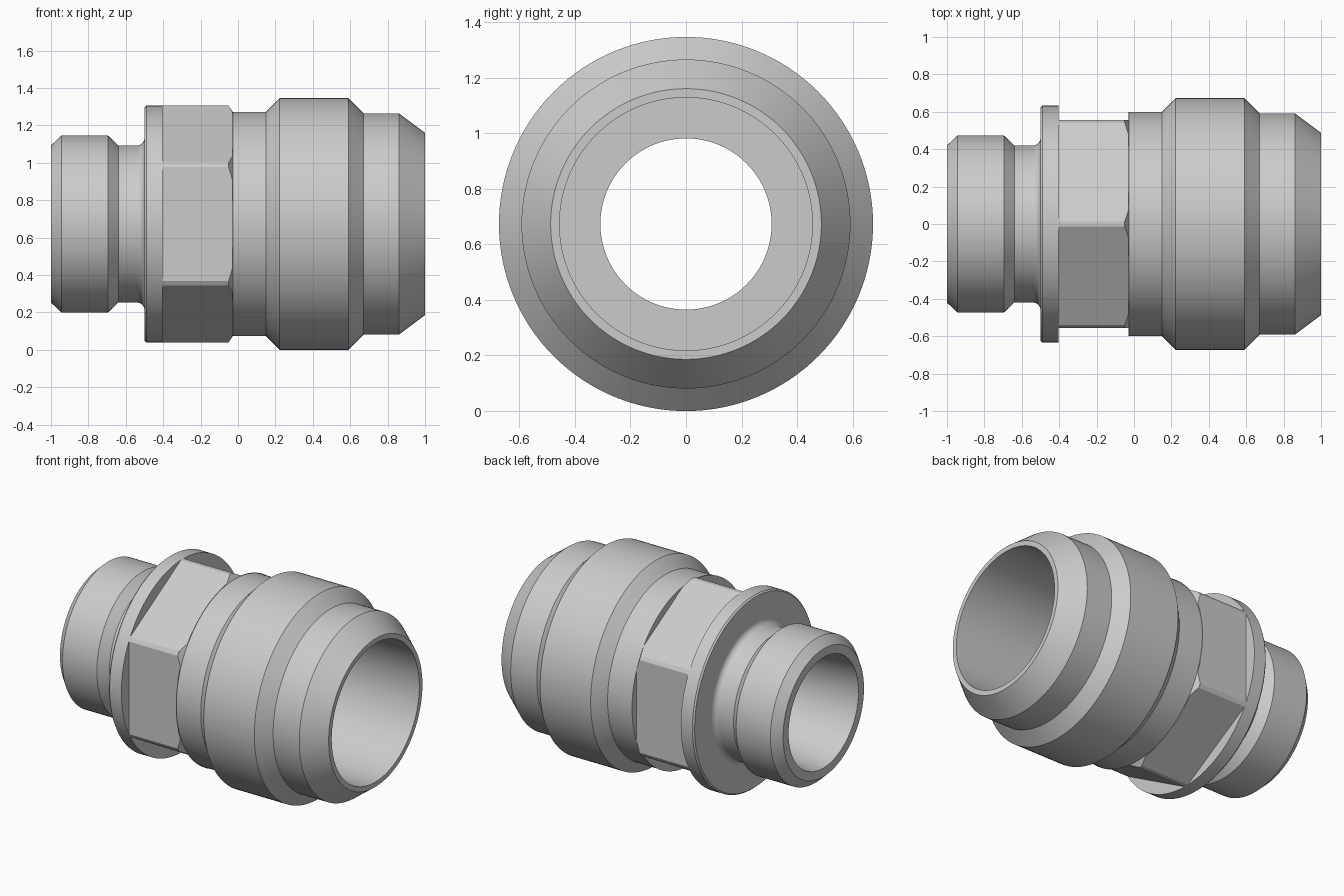
import bpy, bmesh, math

if "Cube" in bpy.data.objects:
    bpy.data.objects.remove(bpy.data.objects["Cube"])

AXIS_Z = 0.673


def revolve(name, profile, sides):
    """Closed (x, radius) profile turned around the x axis."""
    bm = bmesh.new()
    rings = []
    for i in range(sides):
        a = 2 * math.pi * i / sides
        rings.append([bm.verts.new((x, r * math.sin(a), AXIS_Z + r * math.cos(a)))
                      for x, r in profile])
    n = len(profile)
    for i in range(sides):
        p, q = rings[i], rings[(i + 1) % sides]
        for j in range(n):
            k = (j + 1) % n
            bm.faces.new((p[j], p[k], q[k], q[j]))
    bmesh.ops.recalc_face_normals(bm, faces=bm.faces)
    mesh = bpy.data.meshes.new(name)
    bm.to_mesh(mesh)
    bm.free()
    obj = bpy.data.objects.new(name, mesh)
    bpy.context.collection.objects.link(obj)
    return obj


# Fillet between the neck and the flange
R = 0.04
fillet = [(-0.5 - R + R * math.sin(t), 0.42 + R - R * math.cos(t))
          for t in [math.pi / 2 * i / 8 for i in range(9)]]

# Outer outline, left to right: spigot, neck, flange and hex blank, collar, nut, nose
outer = [(-1, 0.42), (-0.945, 0.473), (-0.695, 0.473), (-0.64, 0.42)] + fillet + [
    (-0.5, 0.624), (-0.49, 0.633), (-0.05, 0.633), (-0.028, 0.6),
    (0.15, 0.6), (0.222, 0.673), (0.59, 0.673), (0.67, 0.592),
    (0.86, 0.592), (1, 0.487)]

# Bore, right to left: wide socket, shoulder, narrow throat, flared inlet
flare = [(-0.4 - 0.6 * i / 6, 0.308 + 0.055 * (i / 6)) for i in range(7)]
bore = [(1, 0.455), (0.1, 0.455), (0.1, 0.308)] + flare

fitting = revolve("pipe_fitting_body", outer + bore, 128)

# Hexagonal ring that mills the wrench flats
hex_r = 0.555 / math.cos(math.pi / 6)
cutter = revolve("hex_cutter", [(-0.405, hex_r), (-0.03, hex_r), (-0.03, 1), (-0.405, 1)], 6)
cutter.hide_render = True

mod = fitting.modifiers.new("wrench_flats", 'BOOLEAN')
mod.operation = 'DIFFERENCE'
mod.solver = 'EXACT'
mod.object = cutter

bpy.ops.object.select_all(action='DESELECT')
fitting.select_set(True)
bpy.context.view_layer.objects.active = fitting
bpy.ops.object.modifier_apply(modifier=mod.name)
bpy.data.objects.remove(cutter)
bpy.ops.object.shade_smooth_by_angle(angle=math.radians(18))
